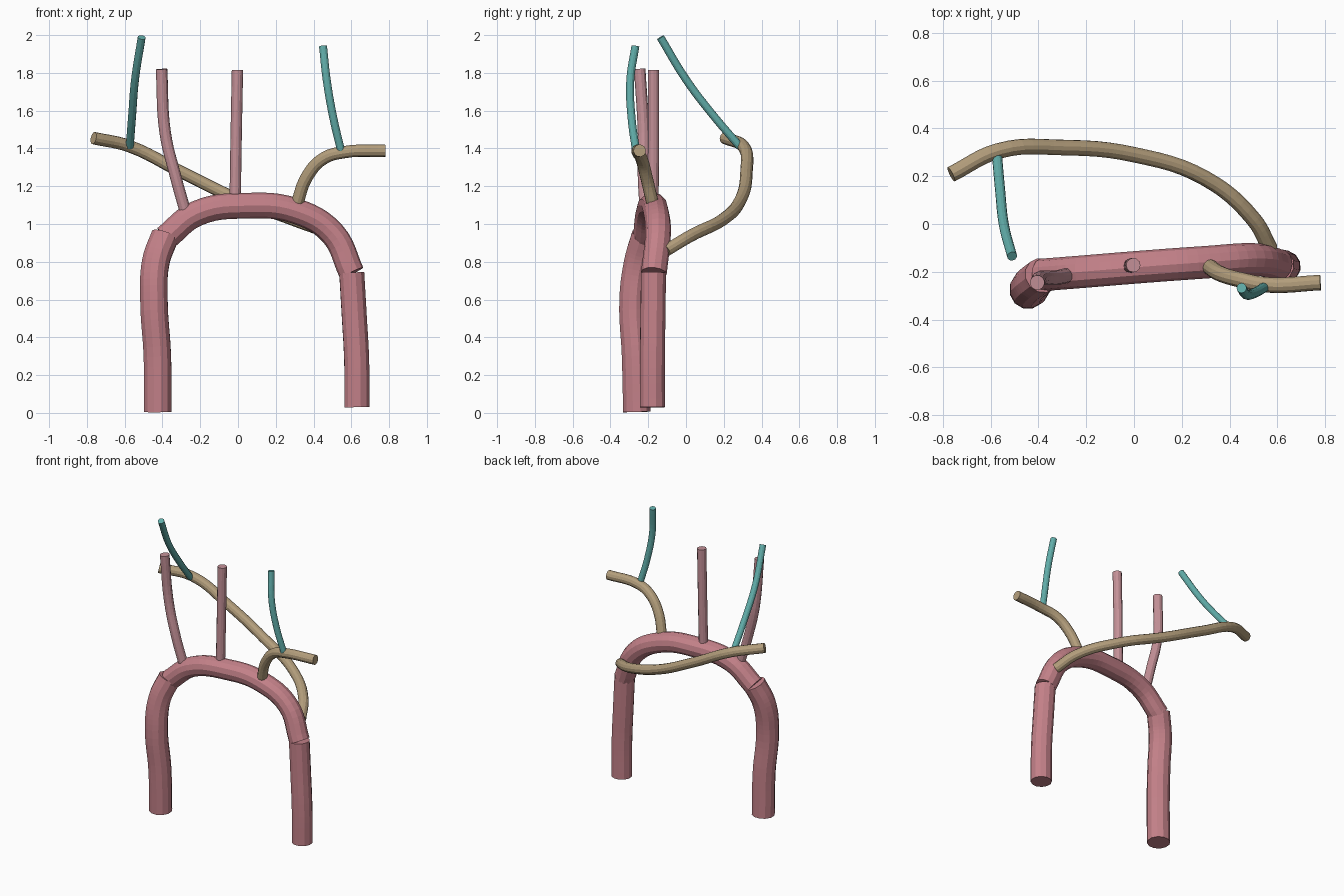
import bpy


def material(name, color):
    m = bpy.data.materials.new(name)
    m.diffuse_color = (*color, 1)
    return m


artery_red = material("artery_red", (0.55, 0.22, 0.25))
artery_pink = material("artery_pink", (0.55, 0.28, 0.31))
branch_tan = material("branch_tan", (0.45, 0.34, 0.20))
branch_teal = material("branch_teal", (0.12, 0.42, 0.40))


def vessel(name, points, radius, mat):
    """Twelve-sided capped tube along a smooth path through the points."""
    curve = bpy.data.curves.new(name, 'CURVE')
    curve.dimensions = '3D'
    curve.bevel_depth = radius
    curve.bevel_resolution = 4
    curve.resolution_u = 6
    curve.use_fill_caps = True
    spline = curve.splines.new('BEZIER')
    spline.bezier_points.add(len(points) - 1)
    for bp, co in zip(spline.bezier_points, points):
        bp.co = co
        bp.handle_left_type = bp.handle_right_type = 'AUTO'
    spline.use_smooth = False
    curve.materials.append(mat)
    obj = bpy.data.objects.new(name, curve)
    bpy.context.collection.objects.link(obj)
    return obj


# Main trunk: three separate tubes meeting end to end
vessel("ascending_aorta", [
    (-0.425, -0.26, 0.005), (-0.427, -0.267, 0.3), (-0.445, -0.28, 0.6),
    (-0.435, -0.255, 0.8), (-0.385, -0.215, 0.94)], 0.075, artery_red)
vessel("aortic_arch", [
    (-0.385, -0.213, 0.925), (-0.22, -0.2, 1.055), (0.05, -0.178, 1.097),
    (0.3, -0.16, 1.07), (0.5, -0.148, 0.95), (0.602, -0.17, 0.74)],
    0.068, artery_red)
vessel("descending_aorta", [
    (0.602, -0.172, 0.742), (0.615, -0.175, 0.52), (0.628, -0.178, 0.28),
    (0.63, -0.178, 0.03)], 0.068, artery_red)

# Carotids rising from the arch
vessel("right_carotid", [
    (-0.28, -0.215, 1.07), (-0.33, -0.225, 1.25), (-0.385, -0.225, 1.48),
    (-0.405, -0.245, 1.82)], 0.031, artery_pink)
vessel("left_carotid", [
    (-0.015, -0.175, 1.13), (-0.01, -0.172, 1.45), (-0.003, -0.172, 1.815)],
    0.03, artery_pink)

# Subclavians, the right one passing behind from the far end of the arch
vessel("left_subclavian", [
    (0.31, -0.175, 1.10), (0.365, -0.21, 1.25), (0.45, -0.235, 1.345),
    (0.56, -0.255, 1.38), (0.78, -0.245, 1.388)], 0.033, branch_tan)
vessel("right_subclavian", [
    (0.57, -0.105, 0.86), (0.5, 0.02, 0.935), (0.3, 0.19, 1.02),
    (0.0, 0.29, 1.13), (-0.3, 0.32, 1.275), (-0.57, 0.305, 1.41),
    (-0.765, 0.208, 1.455)], 0.033, branch_tan)

# Vertebral arteries
vessel("right_vertebral", [
    (-0.573, 0.285, 1.41), (-0.56, 0.14, 1.58), (-0.545, 0.0, 1.765),
    (-0.51, -0.135, 1.988)], 0.021, branch_teal)
vessel("left_vertebral", [
    (0.545, -0.265, 1.39), (0.505, -0.288, 1.56), (0.47, -0.295, 1.76),
    (0.45, -0.268, 1.942)], 0.021, branch_teal)
